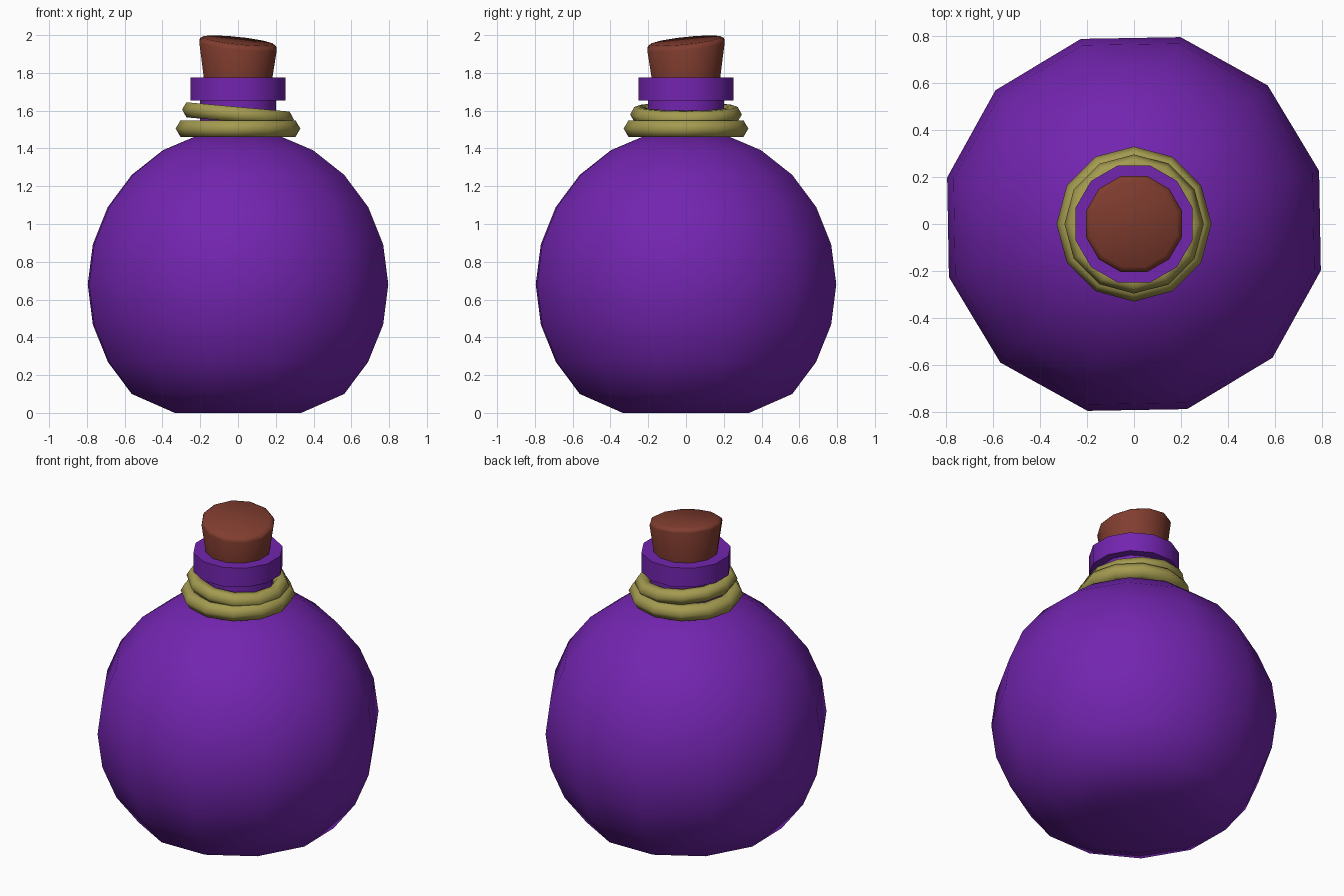
import bpy, math

if "Cube" in bpy.data.objects:
    bpy.data.objects.remove(bpy.data.objects["Cube"])

SIDES = 12


def material(name, rgb):
    m = bpy.data.materials.new(name)
    m.diffuse_color = (*rgb, 1)
    m.use_nodes = True
    m.node_tree.nodes["Principled BSDF"].inputs["Base Color"].default_value = m.diffuse_color
    return m


purple = material("purple glass", (0.17, 0.018, 0.43))
cork_brown = material("cork brown", (0.22, 0.047, 0.029))
rope_olive = material("rope olive", (0.37, 0.325, 0.08))


def make(name, verts, faces, mat, angle):
    me = bpy.data.meshes.new(name)
    me.from_pydata(verts, [], faces)
    me.materials.append(mat)
    me.update()
    me.polygons.foreach_set("use_smooth", [True] * len(me.polygons))
    me.set_sharp_from_angle(angle=math.radians(angle))
    ob = bpy.data.objects.new(name, me)
    bpy.context.collection.objects.link(ob)
    return ob


def lathe(name, profile, mat, phase=0, angle=40, closed=False, tilt=(0, 0), tilt_from=-1):
    """Revolve (radius, z) points; rings above tilt_from are slanted in x and y."""
    verts, faces = [], []
    for r, z in profile:
        for k in range(SIDES):
            a = math.radians(phase) + math.tau * k / SIDES
            x, y = r * math.cos(a), r * math.sin(a)
            dz = tilt[0] * x + tilt[1] * y if z > tilt_from else 0
            verts.append((x, y, z + dz))
    n = len(profile)
    for i in range(n if closed else n - 1):
        j = (i + 1) % n
        for k in range(SIDES):
            l = (k + 1) % SIDES
            faces.append((i * SIDES + k, i * SIDES + l, j * SIDES + l, j * SIDES + k))
    if not closed:
        faces.append(tuple(reversed(range(SIDES))))
        faces.append(tuple(range((n - 1) * SIDES, n * SIDES)))
    return make(name, verts, faces, mat, angle)


def ring(name, major, minor, z, tilt=(0, 0)):
    """Rope loop with a six-sided cross-section."""
    section = [(major + minor * math.cos(math.tau * i / 6),
                z + minor * math.sin(math.tau * i / 6)) for i in range(6)]
    return lathe(name, section, rope_olive, angle=65, closed=True, tilt=tilt)


# Round flask: sphere rings every 15 degrees, flattened at the base
R, CZ = 0.82, 0.68
flask = [(0.345, 0.0)]
for d in range(-45, 76, 15):
    t = math.radians(d)
    flask.append((R * math.cos(t), CZ + R * math.sin(t)))
lathe("flask_body", flask, purple, phase=16, angle=45)

# Neck with flared square-edged collar
lathe("flask_neck", [(0.207, 1.44), (0.207, 1.655), (0.259, 1.655), (0.259, 1.775)],
      purple, phase=15)

# Cork with a slanted, bevelled top
lathe("cork", [(0.183, 1.74), (0.212, 1.945), (0.208, 1.958), (0.188, 1.971)],
      cork_brown, phase=15, angle=50, tilt=(-0.105, 0.105), tilt_from=1.8)

# Two rope loops, the upper one tilted
ring("lower_rope", 0.28, 0.05, 1.505)
ring("upper_rope", 0.25, 0.046, 1.58, tilt=(-0.09, 0))
